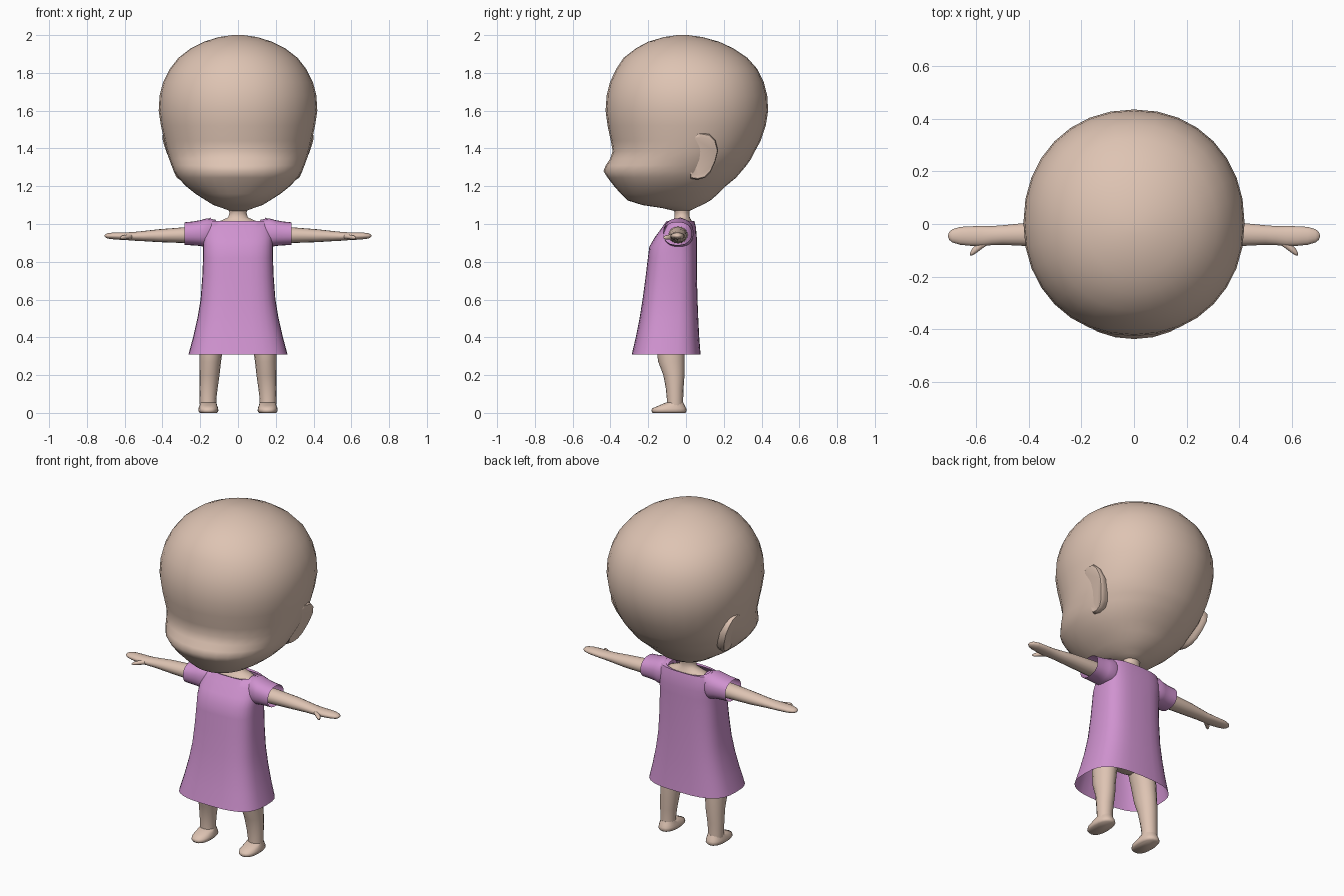
import bpy, bmesh
from math import sin, cos, pi, radians


def material(name, rgb):
    m = bpy.data.materials.new(name)
    m.diffuse_color = (*rgb, 1)
    return m


SKIN = material("skin", (0.73, 0.55, 0.45))
CLOTH = material("dress cloth", (0.63, 0.29, 0.63))


def power(v, e):
    return (1 if v >= 0 else -1) * abs(v) ** e


def section(x, y, z, a, b, axis="z", n=24, sq=2.0):
    """Rounded outline of half sizes a, b, lying across the given axis."""
    pts = []
    for i in range(n):
        t = 2 * pi * i / n
        u, v = a * power(cos(t), 2 / sq), b * power(sin(t), 2 / sq)
        pts.append((x + u, y + v, z) if axis == "z" else (x, y + u, z + v))
    return pts


def loft(name, rings, mat, start=True, end=True, side=1, angle=60):
    """Skin a list of equal-sized rings, with optional end caps."""
    bm = bmesh.new()
    vs = [[bm.verts.new((p[0] * side, p[1], p[2])) for p in r] for r in rings]
    n = len(vs[0])
    for a, b in zip(vs, vs[1:]):
        for i in range(n):
            j = (i + 1) % n
            bm.faces.new((a[i], a[j], b[j], b[i]))
    if start:
        bm.faces.new(vs[0])
    if end:
        bm.faces.new(vs[-1])
    bmesh.ops.recalc_face_normals(bm, faces=bm.faces)
    me = bpy.data.meshes.new(name)
    bm.to_mesh(me)
    bm.free()
    ob = bpy.data.objects.new(name, me)
    bpy.context.collection.objects.link(ob)
    me.materials.append(mat)
    bpy.ops.object.select_all(action="DESELECT")
    ob.select_set(True)
    bpy.context.view_layer.objects.active = ob
    bpy.ops.object.shade_smooth_by_angle(angle=radians(angle))
    return ob


def body_rings(rows, n=24):
    """Rows of z, half width, front y, back y, squareness."""
    return [section(0, (f + b) / 2, z, w, (b - f) / 2, n=n, sq=s)
            for z, w, f, b, s in rows]


# Head with brow hollow, protruding muzzle and chin
loft("head", body_rings([
    (1.07, 0.045, -0.065, 0.02, 2), (1.085, 0.085, -0.13, 0.05, 2),
    (1.10, 0.13, -0.23, 0.085, 2.1), (1.125, 0.17, -0.31, 0.13, 2.2),
    (1.16, 0.225, -0.345, 0.17, 2.2), (1.20, 0.275, -0.38, 0.21, 2.2),
    (1.245, 0.318, -0.415, 0.265, 2.15), (1.28, 0.34, -0.437, 0.295, 2.1),
    (1.31, 0.352, -0.425, 0.32, 2.1), (1.345, 0.365, -0.402, 0.345, 2.1),
    (1.385, 0.377, -0.388, 0.365, 2.1), (1.44, 0.39, -0.398, 0.395, 2.1),
    (1.52, 0.408, -0.415, 0.422, 2.1), (1.60, 0.42, -0.426, 0.435, 2.1),
    (1.68, 0.415, -0.42, 0.43, 2.1), (1.75, 0.397, -0.403, 0.412, 2.1),
    (1.82, 0.362, -0.37, 0.378, 2.1), (1.88, 0.315, -0.33, 0.325, 2),
    (1.93, 0.25, -0.265, 0.25, 2), (1.965, 0.18, -0.20, 0.175, 2),
    (1.99, 0.10, -0.115, 0.085, 2), (2.0, 0.03, -0.045, 0.01, 2)], 32), SKIN)

# Neck flaring into the shoulders
loft("neck", body_rings([
    (0.96, 0.16, -0.10, 0.04, 2.4), (1.0, 0.14, -0.085, 0.035, 2.2),
    (1.02, 0.085, -0.07, 0.028, 2), (1.035, 0.052, -0.06, 0.02, 2),
    (1.06, 0.045, -0.06, 0.018, 2), (1.09, 0.055, -0.07, 0.025, 2)]), SKIN)

# Hips hidden under the skirt
loft("hips", body_rings([
    (0.42, 0.08, -0.12, 0.01, 2.4), (0.45, 0.17, -0.16, 0.03, 2.6),
    (0.55, 0.175, -0.16, 0.035, 2.6), (0.70, 0.15, -0.15, 0.03, 2.6)]), SKIN)

# Dress body, open at hem and neckline; neckline dips front and back
dress = body_rings([
    (0.31, 0.262, -0.287, 0.077, 3), (0.40, 0.238, -0.266, 0.070, 3),
    (0.50, 0.215, -0.246, 0.065, 3), (0.60, 0.198, -0.230, 0.061, 3),
    (0.72, 0.189, -0.214, 0.058, 3), (0.82, 0.185, -0.202, 0.057, 3),
    (0.88, 0.184, -0.194, 0.057, 3), (0.93, 0.184, -0.165, 0.057, 3),
    (0.98, 0.182, -0.128, 0.053, 2.8), (1.015, 0.172, -0.104, 0.045, 2.6)], 32)
dress.append([(x, y, 1.035 - 0.025 * min(1, abs(y + 0.03) / 0.06))
              for x, y, z in section(0, -0.03, 1.03, 0.145, 0.062, n=32, sq=2.4)])
loft("dress", dress, CLOTH, False, False)

# Ear outline (y, z)
EAR = [(0.012, 1.45), (0.035, 1.477), (0.075, 1.483), (0.125, 1.475), (0.155, 1.445),
       (0.17, 1.39), (0.155, 1.33), (0.13, 1.275), (0.10, 1.245), (0.06, 1.235),
       (0.025, 1.24), (0.012, 1.33)]


def ear_ring(depth, scale):
    return [(0.385 - (1.47 - z) * 0.30 + y * 0.13 - depth,
             0.085 + (y - 0.085) * scale, 1.36 + (z - 1.36) * scale) for y, z in EAR]


for side, tag in ((1, "left"), (-1, "right")):
    # Ear plate
    loft(tag + "_ear", [ear_ring(0.08, 0.82), ear_ring(0.03, 0.97), ear_ring(0.014, 1.0),
                        ear_ring(0.003, 0.95), ear_ring(0.003, 0.8)], SKIN, side=side)
    # Short sleeve, open at the cuff
    loft(tag + "_sleeve", [section(x, y, z, a, b, "x", 24, 2.3) for x, y, z, a, b in [
        (0.12, -0.035, 0.955, 0.06, 0.068), (0.165, -0.04, 0.953, 0.08, 0.077),
        (0.20, -0.044, 0.952, 0.076, 0.068), (0.24, -0.045, 0.95, 0.074, 0.063),
        (0.282, -0.045, 0.949, 0.074, 0.06)]], CLOTH, True, False, side)
    # Arm with mitten hand
    loft(tag + "_arm", [section(x, y, z, a, b, "x", 16) for x, y, z, a, b in [
        (0.16, -0.042, 0.942, 0.052, 0.045), (0.28, -0.042, 0.941, 0.048, 0.042),
        (0.42, -0.04, 0.938, 0.043, 0.034), (0.50, -0.042, 0.936, 0.037, 0.027),
        (0.54, -0.044, 0.935, 0.036, 0.024), (0.58, -0.046, 0.935, 0.039, 0.021),
        (0.62, -0.046, 0.936, 0.037, 0.020), (0.66, -0.045, 0.937, 0.034, 0.018),
        (0.69, -0.045, 0.937, 0.025, 0.014), (0.702, -0.045, 0.937, 0.015, 0.008),
        (0.706, -0.045, 0.937, 0.005, 0.003)]], SKIN, side=side)
    # Thumb
    loft(tag + "_thumb", [section(x, y, z, a, b, "x", 10) for x, y, z, a, b in [
        (0.55, -0.062, 0.935, 0.012, 0.012), (0.58, -0.078, 0.933, 0.018, 0.013),
        (0.60, -0.094, 0.930, 0.017, 0.012), (0.615, -0.107, 0.928, 0.013, 0.010),
        (0.623, -0.115, 0.927, 0.005, 0.005)]], SKIN, side=side)
    # Leg
    loft(tag + "_leg", [section(x, y, z, a, b, n=16) for z, x, y, a, b in [
        (0.025, 0.158, -0.058, 0.044, 0.044), (0.07, 0.159, -0.058, 0.044, 0.043),
        (0.13, 0.156, -0.060, 0.048, 0.047), (0.20, 0.151, -0.064, 0.053, 0.056),
        (0.27, 0.147, -0.077, 0.057, 0.070), (0.36, 0.140, -0.083, 0.063, 0.076),
        (0.50, 0.105, -0.075, 0.075, 0.078)]], SKIN, side=side)
    # Foot: flat sole rising towards the heel
    foot = [section(0.157, -0.09, 0.0, 0.045, 0.086, n=20, sq=2.4),
            section(0.157, -0.09, 0.01, 0.053, 0.094, n=20, sq=2.4),
            section(0.157, -0.089, 0.024, 0.052, 0.090, n=20, sq=2.4),
            section(0.157, -0.076, 0.038, 0.047, 0.070, n=20, sq=2.3),
            section(0.157, -0.06, 0.055, 0.042, 0.046, n=20)]
    loft(tag + "_foot", foot, SKIN, side=side)
